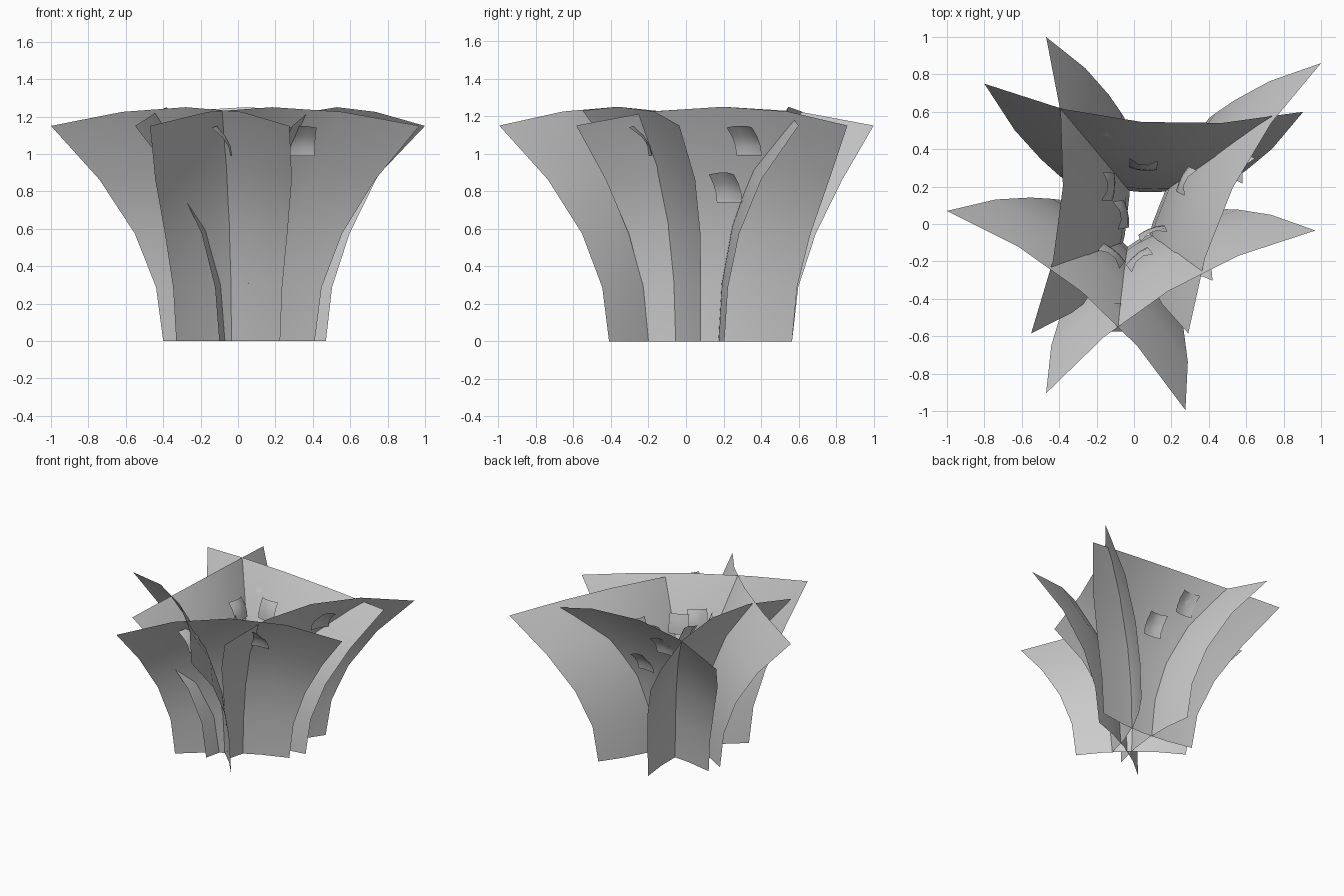
import bpy, bmesh, math
from mathutils import Vector

if "Cube" in bpy.data.objects:
    bpy.data.objects.remove(bpy.data.objects["Cube"])


def blade(name, low, high, z0, z1, crown, bow0, bow1, n=4, bulge=0.0):
    """Curved sheet: low and high are (left, right) xy corners; it flares quadratically upward."""
    bm = bmesh.new()
    rows = []
    for j in range(n + 1):
        v = j / n
        w = v * v
        a = Vector(low[0]).lerp(Vector(high[0]), w)
        b = Vector(low[1]).lerp(Vector(high[1]), w)
        t = (b - a).normalized()
        side = Vector((t.y, -t.x))
        mid = (Vector(high[0]) + Vector(high[1]) - Vector(low[0]) - Vector(low[1])) / 2
        if side.dot(mid) < 0:
            side = -side
        # widen and pull in the middle rows a little
        k = bulge * w * (1 - w)
        a -= (t + side) * k
        b += (t - side) * k
        row = []
        for i in range(n + 1):
            u = 2 * i / n - 1
            arch = 1 - u * u
            p = a.lerp(b, i / n) - side * arch * (bow0 + (bow1 - bow0) * w)
            row.append(bm.verts.new((p.x, p.y, z0 + v * (z1 - z0 + crown * arch))))
        rows.append(row)
    for r, s in zip(rows, rows[1:]):
        for i in range(n):
            bm.faces.new((r[i], r[i + 1], s[i + 1], s[i]))
    me = bpy.data.meshes.new(name)
    bm.to_mesh(me)
    bm.free()
    for f in me.polygons:
        f.use_smooth = True
    ob = bpy.data.objects.new(name, me)
    bpy.context.collection.objects.link(ob)
    return ob


# Five large crossing foliage sheets: bottom corners, top corners
sheets = {
    "back_leaf": (((-.37, .235), (.47, .205)), ((-.80, .75), (.905, .60))),
    "left_leaf": (((-.05, .565), (-.10, -.27)), ((-.47, 1.0), (-.55, -.585))),
    "right_leaf": (((.40, .565), (.045, -.20)), ((1.0, .86), (.29, -.585))),
    "front_left_leaf": (((-.40, .13), (.225, -.41)), ((-1.0, .07), (.275, -.995))),
    "front_right_leaf": (((-.33, -.345), (.41, .08)), ((-.47, -.905), (.97, -.035))),
}
for name, (low, high) in sheets.items():
    blade(name, low, high, 0, 1.15, .10, .05, .13, bulge=.1)

# Small cupped petals near the leaf surfaces: x, y, z, outward angle, tilt
petals = [
    (.05, .32, 1.03, 85, .025), (.12, .40, .82, 85, .05), (-.12, .49, 1.05, 90, .05),
    (-.14, .20, 1.03, 177, .03), (-.07, .05, .95, 190, .03),
    (.28, .23, 1.0, -26, .025), (.56, .31, 1.07, -26, .06),
    (.41, .21, .82, -26, .05), (.10, -.05, .98, -70, .02),
    (.03, -.19, .98, -50, .025), (.34, -.25, 1.07, -85, .06),
    (-.12, -.17, .98, -130, .025), (-.09, -.50, 1.07, 180, .05),
]
for k, (x, y, z, ang, tilt) in enumerate(petals):
    a = math.radians(ang)
    n = Vector((math.cos(a), math.sin(a)))
    t = Vector((-n.y, n.x)) * .075
    c = Vector((x, y))
    lo, hi = c - n * tilt, c + n * tilt
    blade(f"petal_{k + 1}", (lo - t, lo + t), (hi - t, hi + t), z - .08, z + .07, .01, .01, .03, 3)
